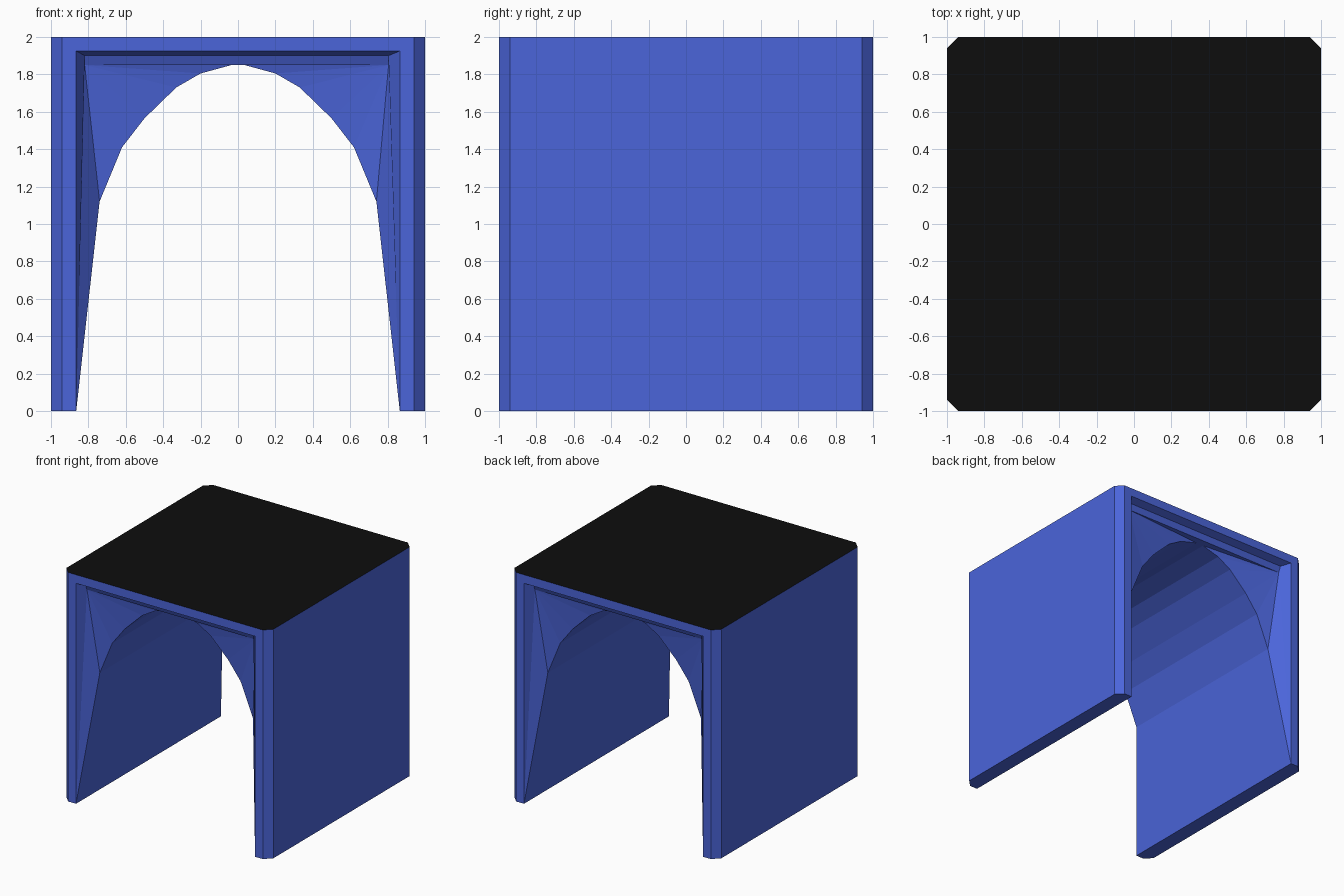
import bpy
import bmesh
from mathutils import Vector

cube = bpy.data.objects.get("Cube")
if cube:
    bpy.data.objects.remove(cube, do_unlink=True)


def make_material(name, rgb):
    mat = bpy.data.materials.new(name)
    mat.use_nodes = True
    color = (*rgb, 1.0)
    mat.diffuse_color = color
    mat.node_tree.nodes["Principled BSDF"].inputs["Base Color"].default_value = color
    return mat


blue = make_material("blue", (0.07, 0.13, 0.70))
black = make_material("black", (0.004, 0.004, 0.004))

TOP, EDGE = 2.0, 0.94          # height and start of the corner chamfer
OPEN_X, OPEN_Z = 0.865, 1.925  # rectangular opening in each end frame
PANEL = -0.85                  # y of the recessed arch edge

bm = bmesh.new()


def face(points, material=0):
    f = bm.faces.new([bm.verts.new(p) for p in points])
    f.material_index = material


def turned(p):
    """Half turn about the vertical axis."""
    return Vector((-p[0], -p[1], p[2]))


def both_ends(points):
    face(points)
    face([turned(p) for p in points])


# Arch outline, springing from the frame at the floor
half = [(0.74, 1.12), (0.62, 1.41), (0.5, 1.565), (0.33, 1.73), (0.2, 1.805), (0.035, 1.85)]
right = [Vector((OPEN_X, -1, 0))] + [Vector((x, PANEL, z)) for x, z in half]
left = [Vector((-p.x, p.y, p.z)) for p in right]
arch = left + right[::-1]

# Flat end frames
both_ends([(-EDGE, -1, 0), (-OPEN_X, -1, 0), (-OPEN_X, -1, OPEN_Z), (OPEN_X, -1, OPEN_Z),
           (OPEN_X, -1, 0), (EDGE, -1, 0), (EDGE, -1, TOP), (-EDGE, -1, TOP)])

# Slanted recess and lintel band inside each frame
outer, upper, lower = [], [], []
for x, side in ((-0.82, left), (0.805, right)):
    sign = -1 if x < 0 else 1
    o = Vector((sign * OPEN_X, -1, OPEN_Z))
    u = Vector((x, -0.935, 1.9))
    b = Vector((x, -0.913, 1.85))
    both_ends([side[0], o, u, b])
    # Spandrel fanned from the recess corner to the arch
    for p, q in zip(side, side[1:]):
        both_ends([b, p, q])
    outer.append(o)
    upper.append(u)
    lower.append(b)
both_ends([outer[0], outer[1], upper[1], upper[0]])
both_ends([upper[0], upper[1], lower[1], lower[0]])
both_ends([lower[0], lower[1], right[-1], left[-1]])

# Tunnel vault from end to end
far = [turned(p) for p in reversed(arch)]
for i in range(len(arch) - 1):
    face([arch[i], arch[i + 1], far[i + 1], far[i]])

# Outer walls, chamfered corners and feet
both_ends([(1, -EDGE, 0), (1, EDGE, 0), (1, EDGE, TOP), (1, -EDGE, TOP)])
for s in (-1, 1):
    both_ends([(s, -EDGE, 0), (s * EDGE, -1, 0), (s * EDGE, -1, TOP), (s, -EDGE, TOP)])
both_ends([(OPEN_X, -1, 0), (EDGE, -1, 0), (1, -EDGE, 0),
           (1, EDGE, 0), (EDGE, 1, 0), (OPEN_X, 1, 0)])

# Black roof
rim = [(-EDGE, -1), (EDGE, -1), (1, -EDGE), (1, EDGE), (EDGE, 1), (-EDGE, 1), (-1, EDGE), (-1, -EDGE)]
face([(x, y, TOP) for x, y in rim], 1)

bmesh.ops.remove_doubles(bm, verts=bm.verts, dist=0.0005)
bmesh.ops.recalc_face_normals(bm, faces=bm.faces)

mesh = bpy.data.meshes.new("arched_block")
bm.to_mesh(mesh)
bm.free()
mesh.materials.append(blue)
mesh.materials.append(black)
block = bpy.data.objects.new("arched_block", mesh)
bpy.context.collection.objects.link(block)
